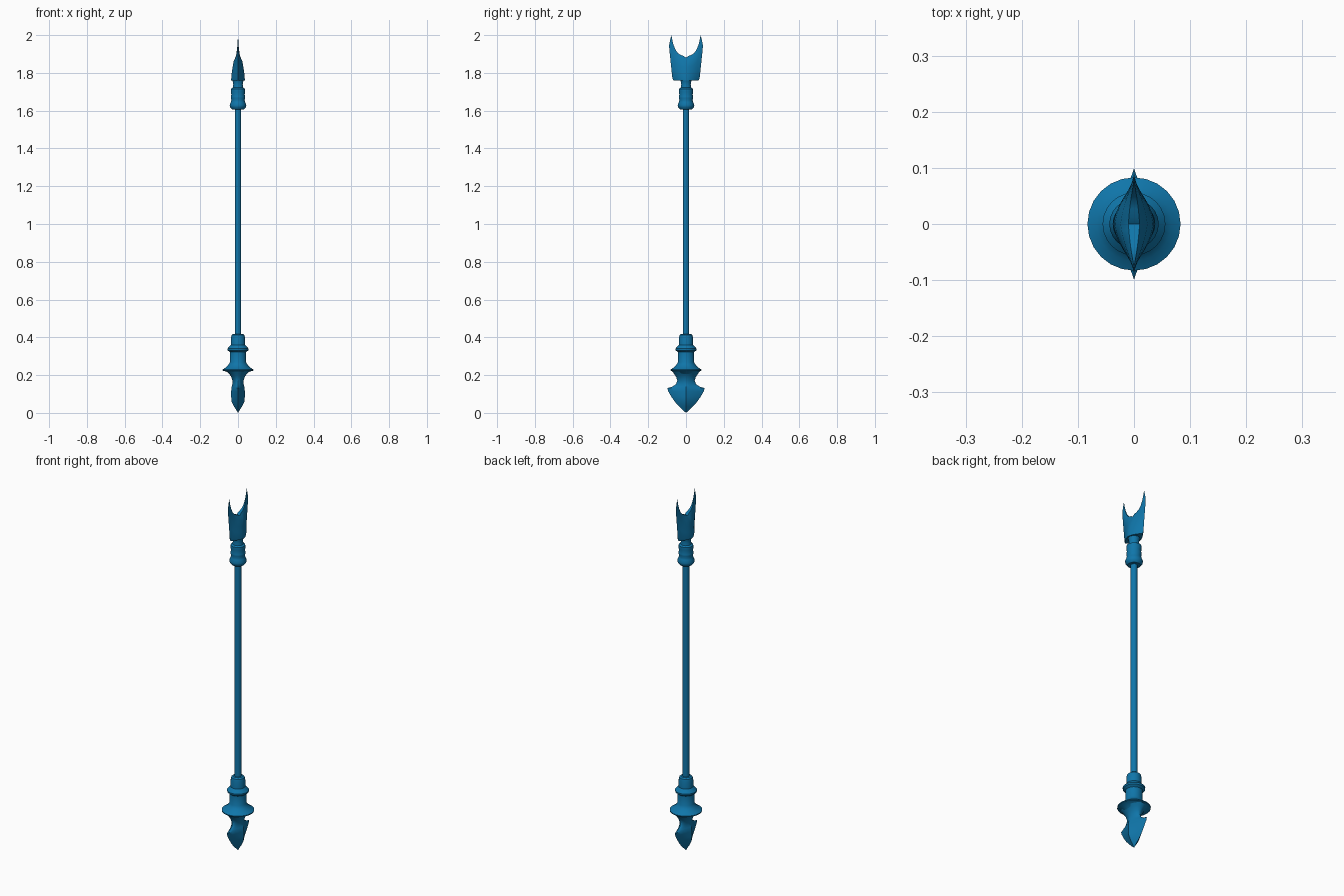
import bpy, bmesh, math

if "Cube" in bpy.data.objects:
    bpy.data.objects.remove(bpy.data.objects["Cube"])

blue = bpy.data.materials.new("blue_metal")
blue.diffuse_color = (0.005, 0.18, 0.40, 1)
blue.use_nodes = True
blue.node_tree.nodes["Principled BSDF"].inputs["Base Color"].default_value = blue.diffuse_color


def finish(name, bm, angle=35):
    bmesh.ops.remove_doubles(bm, verts=bm.verts, dist=1e-5)
    bmesh.ops.recalc_face_normals(bm, faces=bm.faces)
    mesh = bpy.data.meshes.new(name)
    bm.to_mesh(mesh)
    bm.free()
    obj = bpy.data.objects.new(name, mesh)
    bpy.context.collection.objects.link(obj)
    mesh.materials.append(blue)
    bpy.ops.object.select_all(action='DESELECT')
    obj.select_set(True)
    bpy.context.view_layer.objects.active = obj
    bpy.ops.object.shade_smooth_by_angle(angle=math.radians(angle))


def loft(name, rings, angle=35):
    """Skin a stack of equal-length rings and cap both ends."""
    bm = bmesh.new()
    rows = [[bm.verts.new(p) for p in ring] for ring in rings]
    n = len(rows[0])
    for a, b in zip(rows, rows[1:]):
        for i in range(n):
            j = (i + 1) % n
            bm.faces.new((a[i], a[j], b[j], b[i]))
    bm.faces.new(rows[0])
    bm.faces.new(rows[-1])
    finish(name, bm, angle)


def section(z, hx, hy, sharp=0.0, n=24):
    """Ellipse that becomes a pointed lens as sharp goes to 1."""
    ring = []
    for i in range(n):
        a = 2 * math.pi * i / n
        c, s = math.cos(a), math.sin(a)
        lens = math.copysign(1 - abs(s), c) if abs(c) > 1e-6 else 0
        ring.append((hx * (c * (1 - sharp) + lens * sharp), hy * s, z))
    return ring


def turned(name, profile, n=24):
    loft(name, [section(z, r, r, 0, n) for r, z in profile])


# Shaft
turned("shaft", [(0.017, 0.40), (0.017, 1.63)], 16)

# Lower collar with two flanges
turned("lower_collar", [
    (0.045, 0.205), (0.060, 0.218), (0.083, 0.224), (0.083, 0.229),
    (0.066, 0.239), (0.052, 0.253), (0.043, 0.268), (0.043, 0.322),
    (0.055, 0.331), (0.056, 0.340), (0.047, 0.350), (0.038, 0.360),
    (0.037, 0.400), (0.034, 0.412), (0.026, 0.418)])

# Upper collar and neck
turned("upper_collar", [
    (0.032, 1.607), (0.042, 1.618), (0.044, 1.630), (0.038, 1.645),
    (0.035, 1.655), (0.038, 1.667), (0.038, 1.675), (0.035, 1.685),
    (0.038, 1.700), (0.037, 1.716), (0.028, 1.722), (0.025, 1.740),
    (0.028, 1.755), (0.032, 1.768)])

# Spade-shaped lower point: z, half width x, half width y, sharpness
spade = [(0.222, 0.060, 0.074, 0), (0.208, 0.046, 0.064, 0),
         (0.190, 0.036, 0.052, 0.1), (0.170, 0.029, 0.046, 0.3),
         (0.152, 0.030, 0.053, 0.5), (0.139, 0.033, 0.072, 0.8),
         (0.131, 0.035, 0.099, 1), (0.114, 0.036, 0.094, 1),
         (0.085, 0.036, 0.077, 1), (0.060, 0.034, 0.060, 1),
         (0.035, 0.022, 0.038, 1), (0.015, 0.009, 0.017, 1),
         (0.001, 0.001, 0.001, 1)]
loft("lower_point", [section(*s) for s in spade])

# Forked upper blade: top edge as column fraction, z
edge = [(0, 1.88), (0.15, 1.890), (0.32, 1.895), (0.50, 1.905), (0.63, 1.922),
        (0.73, 1.947), (0.80, 1.972), (0.86, 2.0), (0.93, 1.975), (1, 1.945)]
cols = [(-u, z) for u, z in edge[:0:-1]] + edge
levels = [0, 0.06, 0.3, 0.55, 0.8, 1]


def blade_point(u, top, v, side):
    z = 1.76 + (top - 1.76) * v
    half = 0.066 + 0.006 * min(v / 0.06, 1) + 0.018 * min(max(z - 1.77, 0) / 0.17, 1)
    thick = 0.037 * max(2.0 - z, 0) / 0.23 + 0.001
    lens = (1 - abs(u) ** 1.7) * (0.5 if v == 1 else 1)
    return (side * min(thick, 0.036) * lens, u * half, z)


bm = bmesh.new()
sheets = {}
for side in (-1, 1):
    grid = [[bm.verts.new(blade_point(u, t, v, side)) for v in levels] for u, t in cols]
    sheets[side] = grid
    for a, b in zip(grid, grid[1:]):
        for k in range(len(levels) - 1):
            bm.faces.new((a[k], b[k], b[k + 1], a[k + 1]))
for k in (0, -1):
    for i in range(len(cols) - 1):
        f, b = sheets[1], sheets[-1]
        bm.faces.new((f[i][k], f[i + 1][k], b[i + 1][k], b[i][k]))
finish("forked_blade", bm)
